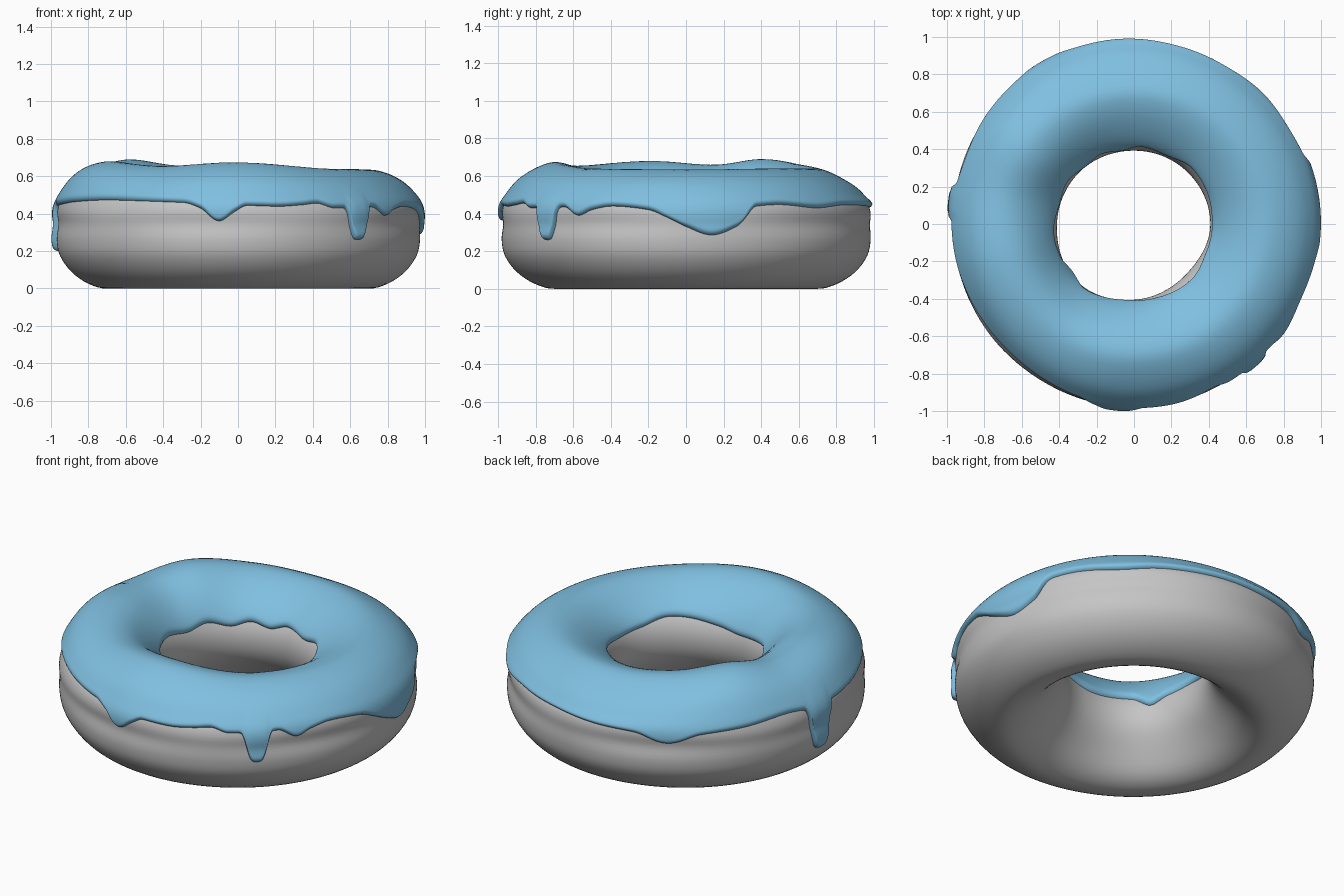
import bpy, math

if "Cube" in bpy.data.objects:
    bpy.data.objects.remove(bpy.data.objects["Cube"])

# Dough cross-section (radius, height), counter-clockwise from the bottom
PROFILE = [(.70, 0), (.80, .025), (.89, .088), (.952, .175), (.970, .26), (.964, .34),
           (.968, .41), (.943, .48), (.88, .556), (.80, .604), (.70, .62), (.60, .593),
           (.50, .52), (.44, .44), (.42, .35), (.44, .25), (.51, .14), (.60, .04)]
N = len(PROFILE)

# (angle in degrees, height) knots: outer icing edge and icing crest
OUTER_EDGE = [(8, .285), (16, .33), (23, .44), (31, .45), (46, .43), (61, .45),
              (75, .45), (95, .43), (108, .42), (119, .37), (130, .42), (145, .44),
              (160, .46), (174, .44), (192, .45), (202, .46), (226, .475), (252, .465),
              (258, .43), (264, .36), (269, .41), (273, .445), (283, .44), (291, .45),
              (296, .46), (302, .43), (311, .43), (318, .435), (324, .39), (329, .42),
              (336, .44), (348, .42), (354, .38), (360, .33)]
CREST = [(0, .635), (45, .64), (90, .64), (120, .66), (145, .69), (168, .66),
         (195, .68), (235, .655), (268, .675), (315, .64)]
# Shift of the hole radius, of the outer radius, and drop of the outer shoulder
HOLE = [(0, -.012), (45, -.022), (90, -.028), (135, -.018), (180, -.008), (225, .012),
        (270, -.015), (318, -.033)]
RIM = [(0, .003), (45, .002), (90, .012), (120, .008), (150, .004), (180, 0), (225, 0), (270, .011), (315, .002)]
SHOULDER = [(0, .008), (45, .015), (90, .03), (140, .01), (180, .005), (225, .01), (270, .025), (315, .012)]
INNER_EDGE = [(0, .44), (25, .46), (45, .47), (65, .44), (85, .46), (100, .43), (115, .45),
              (130, .425), (148, .45), (165, .43), (185, .45), (205, .43), (218, .38),
              (232, .43), (260, .42), (280, .44), (318, .48), (340, .45)]
# Long narrow drips: angle, lowest height, half width in degrees
DRIPS = [(311, .26, 3.6), (173, .20, 4.2)]


def around(knots, a):
    """Smooth periodic interpolation of knots by angle, without overshoot."""
    n = len(knots)
    a = (a - knots[0][0]) % 360 + knots[0][0]

    def knot(i):
        return knots[i % n][0] + 360 * (i // n), knots[i % n][1]

    def slope(i):
        (a0, v0), (a1, v1), (a2, v2) = knot(i - 1), knot(i), knot(i + 1)
        p, q = (v1 - v0) / (a1 - a0), (v2 - v1) / (a2 - a1)
        return 2 * p * q / (p + q) if p * q > 0 else 0

    i = max(k for k in range(n) if knots[k][0] <= a)
    (a0, v0), (a1, v1) = knot(i), knot(i + 1)
    h = a1 - a0
    t = (a - a0) / h
    return ((2 * t ** 3 - 3 * t * t + 1) * v0 + (3 * t * t - 2 * t ** 3) * v1
            + (t ** 3 - 2 * t * t + t) * h * slope(i) + (t ** 3 - t * t) * h * slope(i + 1))


def section(u):
    """Closed Catmull-Rom curve through the profile."""
    k, t = int(math.floor(u)), u - math.floor(u)
    p = [PROFILE[(k + d) % N] for d in (-1, 0, 1, 2)]
    return [.5 * (2 * b + (c - a) * t + (2 * a - 5 * b + 4 * c - d) * t * t
                  + (3 * b - a - 3 * c + d) * t ** 3) for a, b, c, d in zip(*p)]


def find_u(z, lo, hi):
    """Place on the section where the height is z."""
    rising = section(hi)[1] > section(lo)[1]
    for _ in range(22):
        mid = (lo + hi) / 2
        if (section(mid)[1] < z) == rising:
            lo = mid
        else:
            hi = mid
    return (lo + hi) / 2


def smooth(x):
    x = max(0, min(1, x))
    return x * x * (3 - 2 * x)


def shape_at(a):
    return [around(k, a) for k in (CREST, HOLE, RIM, SHOULDER)]


def point(u, a, shape, offset=0):
    """Point on the dough surface, pushed out along the section normal."""
    r, z = section(u)
    r0, z0 = section(u - .02)
    r1, z1 = section(u + .02)
    length = math.hypot(r1 - r0, z1 - z0)
    crest, hole, rim, shoulder = shape
    th = math.radians(a)
    dent = .005 * math.sin(5 * th + 1) * math.exp(-((z - .35) / .06) ** 2) if r > .7 else 0
    lift = (crest - .645) * smooth((z - .42) / .2)
    lift -= shoulder * smooth((z - .42) / .1) * smooth((r - .68) / .17)
    shift = hole * smooth((.65 - r) / .2) + rim * smooth((r - .75) / .2) + dent
    r += offset * (z1 - z0) / length + shift
    z += -offset * (r1 - r0) / length + lift
    return r * math.cos(th), r * math.sin(th), z


def make(name, verts, faces, colour):
    mesh = bpy.data.meshes.new(name)
    mesh.from_pydata(verts, [], faces)
    mat = bpy.data.materials.new(name + "_colour")
    mat.diffuse_color = (*colour, 1)
    mat.use_nodes = True
    mat.node_tree.nodes["Principled BSDF"].inputs["Base Color"].default_value = mat.diffuse_color
    mesh.materials.append(mat)
    mesh.polygons.foreach_set("use_smooth", [True] * len(faces))
    obj = bpy.data.objects.new(name, mesh)
    bpy.context.collection.objects.link(obj)


def grid_faces(cols, rows, closed):
    return [(i * rows + j, (i + 1) % cols * rows + j,
             (i + 1) % cols * rows + (j + 1) % rows, i * rows + (j + 1) % rows)
            for i in range(cols) for j in range(rows if closed else rows - 1)]


# Dough ring
cols, rows = 180, N * 4
verts = []
for i in range(cols):
    a = i * 360 / cols
    shape = shape_at(a)
    verts += [point(j / 4, a, shape) for j in range(rows)]
make("dough", verts, grid_faces(cols, rows, True), (.56, .56, .56))

# Icing shell with a rounded lip and drips
cols, rows = 720, 46
verts = []
for i in range(cols):
    a = i * 360 / cols
    shape = shape_at(a)
    edge = around(OUTER_EDGE, a)
    extra = 0
    for centre, low, width in DRIPS:
        d = abs((a - centre + 180) % 360 - 180) / width
        mask = math.exp(-d ** 4)
        edge += (low - edge) * mask
        extra = max(extra, .006 * mask)
    u0 = find_u(edge, 2, 8)
    u1 = find_u(around(INNER_EDGE, a), 11, 15)
    for j in range(rows):
        u = u0 + (u1 - u0) * (1 - math.cos(math.pi * j / (rows - 1))) / 2
        e = min(1, min(u - u0, u1 - u) / .35)
        thick = .025 + extra * smooth((8 - u) / 2)
        verts.append(point(u, a, shape, -.006 + (thick + .006) * math.sqrt(max(0, 1 - (1 - e) ** 2))))
make("icing", verts, grid_faces(cols, rows, False), (.215, .525, .75))
